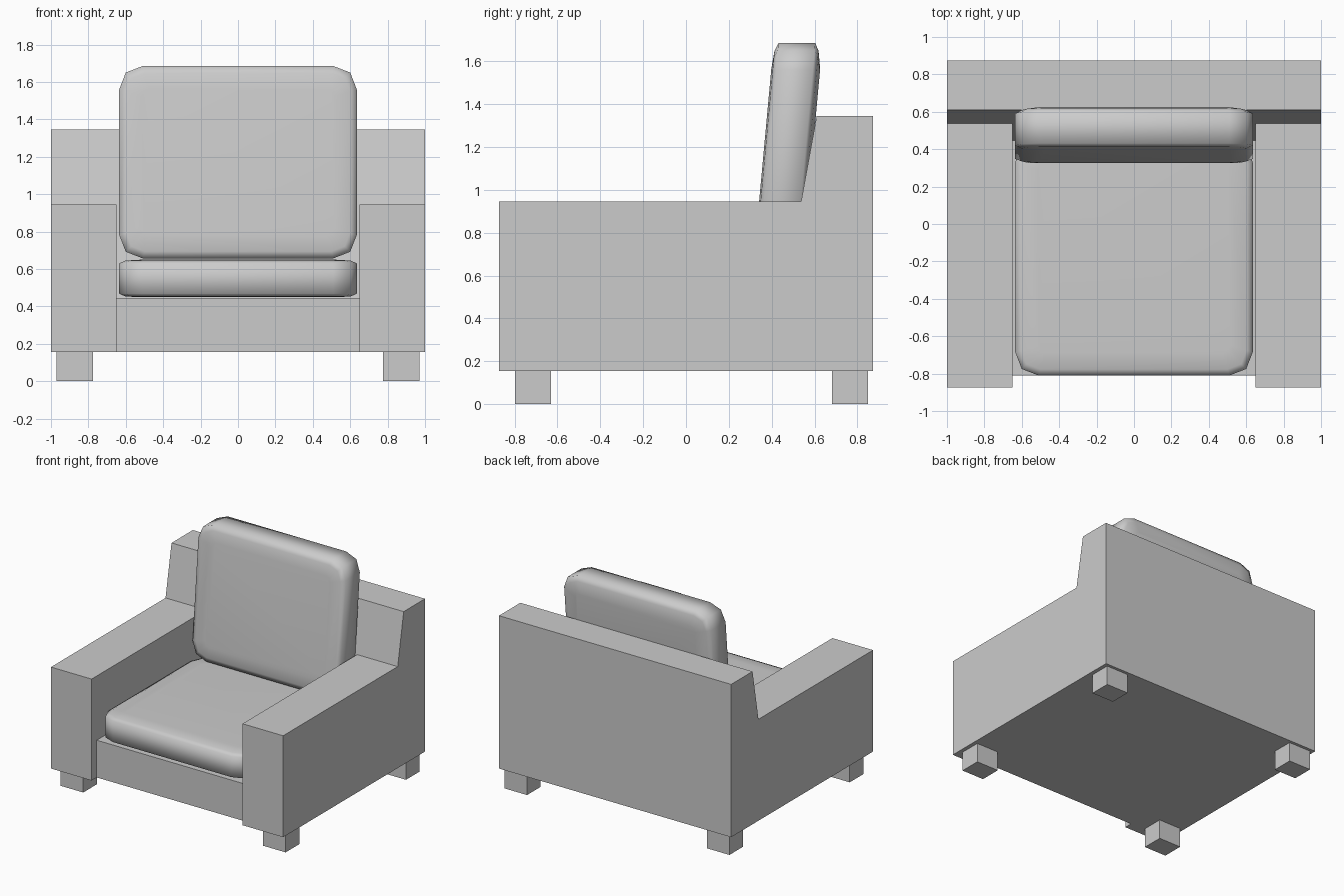
import bpy, bmesh

if "Cube" in bpy.data.objects:
    bpy.data.objects.remove(bpy.data.objects["Cube"])


def finish(name, bm, smooth=False):
    bmesh.ops.recalc_face_normals(bm, faces=bm.faces[:])
    for f in bm.faces:
        f.smooth = smooth
    me = bpy.data.meshes.new(name)
    bm.to_mesh(me)
    bm.free()
    ob = bpy.data.objects.new(name, me)
    bpy.context.collection.objects.link(ob)
    return ob


# Armchair body: side profiles (y, z) bridged across x
Y, BOTTOM, ARM, SEAT, TOP = 0.873, 0.155, 0.945, 0.445, 1.345
outer = [(-Y, BOTTOM), (Y, BOTTOM), (Y, TOP), (0.61, TOP), (0.537, ARM), (-Y, ARM)]
inner = [(-0.81, BOTTOM), (Y, BOTTOM), (Y, TOP), (0.61, TOP), (0.537, ARM),
         (0.446, SEAT), (-0.81, SEAT)]


def bridge(bm, a, b):
    n = len(a)
    for i in range(n):
        j = (i + 1) % n
        bm.faces.new((a[i], a[j], b[j], b[i]))


bm = bmesh.new()
inner_loops = []
for s in (-1, 1):
    side = [bm.verts.new((s, y, z)) for y, z in outer]
    arm = [bm.verts.new((s * 0.65, y, z)) for y, z in outer]
    bm.faces.new(side)
    bridge(bm, side, arm)
    # the seat section shares the rear points with the arm section
    mid = [bm.verts.new((s * 0.65, *inner[0]))] + arm[1:5]
    mid += [bm.verts.new((s * 0.65, *p)) for p in inner[5:]]
    bm.faces.new((arm[0], arm[5], arm[4], mid[5], mid[6], mid[0]))
    inner_loops.append(mid)
bridge(bm, *inner_loops)
bmesh.ops.dissolve_limit(bm, angle_limit=0.005, verts=bm.verts[:], edges=bm.edges[:])
finish("armchair_body", bm)

# Feet
for sx, xs in (("left", -1), ("right", 1)):
    for sy, yc in (("front", -0.714), ("rear", 0.766)):
        bm = bmesh.new()
        bmesh.ops.create_cube(bm, size=1)
        bmesh.ops.scale(bm, vec=(0.195, 0.168, BOTTOM), verts=bm.verts[:])
        bmesh.ops.translate(bm, vec=(xs * 0.872, yc, BOTTOM / 2), verts=bm.verts[:])
        finish(f"{sy}_{sx}_foot", bm)


# Cushions: stacked rounded-rectangle loops, layers are (inset, height)
def cushion(name, hx, hy, layers, place):
    bm = bmesh.new()
    loops = []
    for inset, w in layers:
        x, y = hx - inset, hy - inset
        r = max(0.125 - inset * 0.7, 0.03)
        c = r * 0.28
        q = [(x, y - r), (x - c, y - c), (x - r, y)]
        pts = q + [(-u, v) for u, v in q[::-1]]
        pts += [(-u, -v) for u, v in q] + [(u, -v) for u, v in q[::-1]]
        loops.append([bm.verts.new(place(u, v, w)) for u, v in pts])
    for a, b in zip(loops, loops[1:]):
        bridge(bm, a, b)
    bm.faces.new(loops[0])
    bm.faces.new(loops[-1])
    return finish(name, bm, True)


cushion("seat_cushion", 0.635, 0.632,
        [(0.12, 0.449), (0.033, 0.453), (0, 0.468),
         (0, 0.63), (0.033, 0.645), (0.12, 0.65)],
        lambda u, v, w: (u, v - 0.178, w))

# Back cushion leans backwards
cushion("back_cushion", 0.635, 0.514,
        [(0.12, -0.114), (0.037, -0.107), (0, -0.092),
         (0, 0.08), (0.037, 0.099), (0.12, 0.114)],
        lambda u, v, w: (u, 0.476 + w + 0.092 * v, 1.171 + v))
